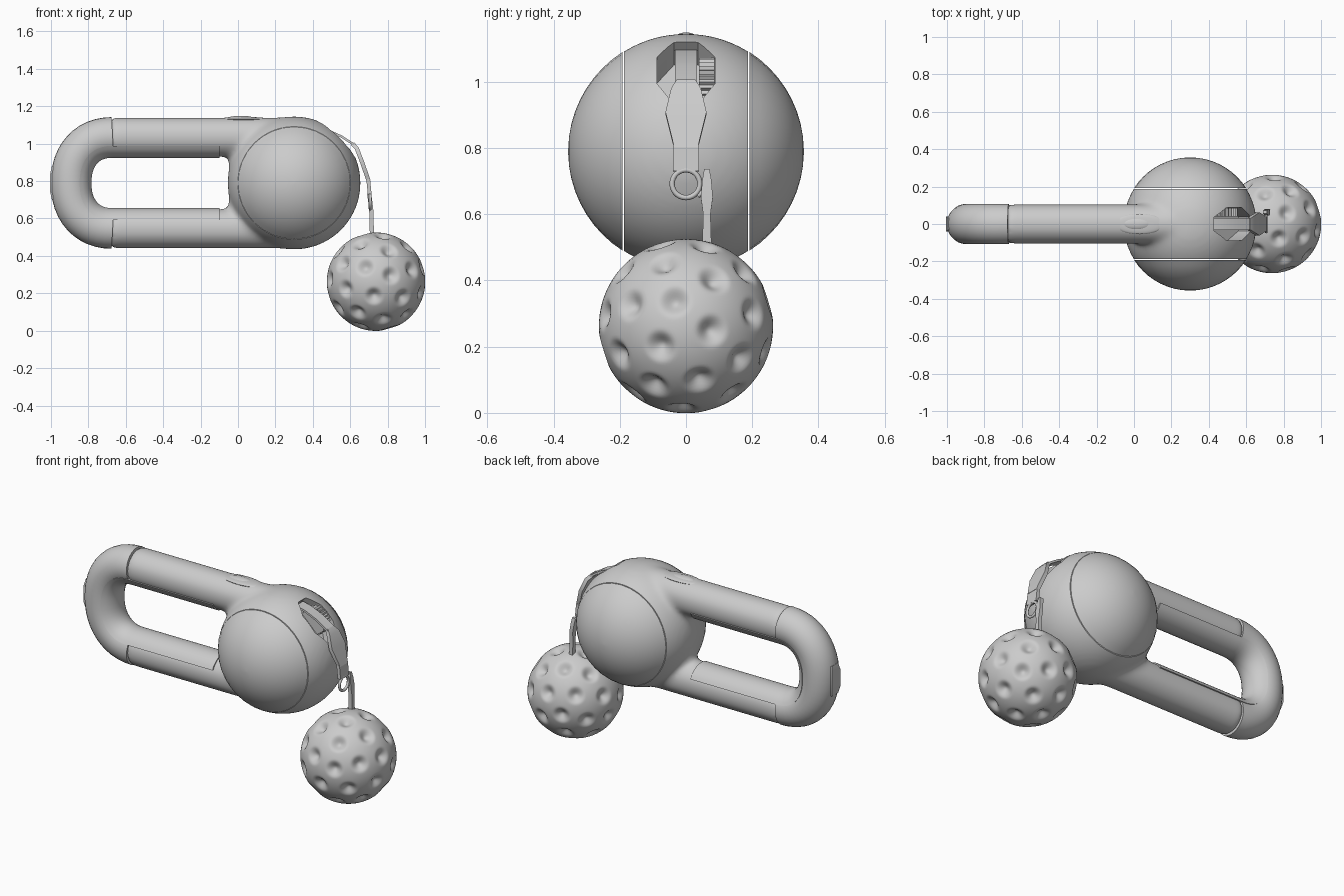
import bpy, bmesh
from math import sin, cos, pi, radians
from mathutils import Vector, Matrix

if "Cube" in bpy.data.objects:
    bpy.data.objects.remove(bpy.data.objects["Cube"])

CX, CZ, R = 0.3, 0.79, 0.356      # reel housing sphere
BX, HZ, TR = -0.67, 0.245, 0.105  # bend start, handle half height, tube radius


def finish(bm, name, angle=40):
    bmesh.ops.recalc_face_normals(bm, faces=bm.faces)
    me = bpy.data.meshes.new(name)
    bm.to_mesh(me)
    bm.free()
    ob = bpy.data.objects.new(name, me)
    bpy.context.collection.objects.link(ob)
    bpy.ops.object.select_all(action='DESELECT')
    ob.select_set(True)
    bpy.context.view_layer.objects.active = ob
    bpy.ops.object.shade_smooth_by_angle(angle=radians(angle))
    return ob


def loft(bm, rings):
    vs = [[bm.verts.new(p) for p in r] for r in rings]
    n = len(vs[0])
    for a, b in zip(vs, vs[1:]):
        for i in range(n):
            bm.faces.new((a[i], a[(i + 1) % n], b[(i + 1) % n], b[i]))
    bm.faces.new(vs[0])
    bm.faces.new(vs[-1])


def cylinder(bm, p, q, r, seg=32):
    p, q = Vector(p), Vector(q)
    m = Matrix.Translation((p + q) / 2) @ (q - p).to_track_quat('Z', 'Y').to_matrix().to_4x4()
    bmesh.ops.create_cone(bm, cap_ends=True, segments=seg, radius1=r, radius2=r,
                          depth=(q - p).length, matrix=m)


def sweep(name, path, profile):
    # path in xz; profile = (inward offset, y)
    bm = bmesh.new()
    rings = []
    for i, c in enumerate(path):
        t = (path[min(i + 1, len(path) - 1)] - path[max(i - 1, 0)]).normalized()
        n = Vector((-t.z, 0, t.x)) * -1
        if n.dot(Vector((-0.3, 0, CZ)) - c) < 0:
            n = -n
        rings.append([c + n * u + Vector((0, v, 0)) for u, v in profile])
    loft(bm, rings)
    return finish(bm, name)


def ribbon(name, pts, thick, y=0):
    # flat strap following (x, z, half width)
    bm = bmesh.new()
    rings = []
    for i, (x, z, w) in enumerate(pts):
        a, b = pts[max(i - 1, 0)], pts[min(i + 1, len(pts) - 1)]
        t = Vector((b[0] - a[0], 0, b[1] - a[1])).normalized()
        n = Vector((-t.z, 0, t.x)) * thick / 2
        c = Vector((x, y, z))
        rings.append([c + s * n + Vector((0, k * w, 0)) for s, k in ((1, -1), (1, 1), (-1, 1), (-1, -1))])
    loft(bm, rings)
    return finish(bm, name, 30)


# slot cutter
d = Vector((0.695, 0, 0.72))
bm = bmesh.new()
m = (Matrix.Translation(Vector((CX, 0, CZ)) + d * 0.34) @ d.to_track_quat('Z', 'Y').to_matrix().to_4x4()
     @ Matrix.Diagonal((0.14, 0.14, 1, 1)))
bmesh.ops.create_cone(bm, cap_ends=True, segments=8, radius1=1.06, radius2=1.06, depth=0.22,
                      matrix=m @ Matrix.Rotation(pi / 8, 4, 'Z'))
for v in bm.verts:
    v.co.y *= 0.64
cutter = finish(bm, "slot_cutter")
cutter.hide_render = True

# housing blended into the two handle bars
bm = bmesh.new()
bmesh.ops.create_uvsphere(bm, u_segments=48, v_segments=32, radius=R,
                          matrix=Matrix.Translation((CX, 0, CZ)))
for s in (1, -1):
    z = CZ + s * HZ
    cylinder(bm, (BX - 0.01, 0, z), (CX, 0, z), TR + 0.001)
cylinder(bm, (0.055, 0, CZ - HZ), (0.055, 0, CZ + HZ), TR)
body = finish(bm, "housing")
mod = body.modifiers.new("blend", 'REMESH')
mod.mode, mod.voxel_size = 'VOXEL', 0.014
mod = body.modifiers.new("soften", 'SMOOTH')
mod.factor, mod.iterations = 0.5, 18
mod = body.modifiers.new("slot", 'BOOLEAN')
mod.operation, mod.object = 'DIFFERENCE', cutter
dg = bpy.context.evaluated_depsgraph_get()
bm = bmesh.new()
bm.from_mesh(bpy.data.meshes.new_from_object(body.evaluated_get(dg)))
for s in (1, -1):
    geom = bm.verts[:] + bm.edges[:] + bm.faces[:]
    res = bmesh.ops.bisect_plane(bm, geom=geom, plane_co=(0, s * 0.187, 0), plane_no=(0, s, 0), clear_outer=True)
    bmesh.ops.edgeloop_fill(bm, edges=[e for e in res['geom_cut'] if isinstance(e, bmesh.types.BMEdge)])
bpy.data.objects.remove(body)
bpy.data.objects.remove(cutter)
finish(bm, "housing", 35)

# domed side covers
for s, name in ((-1, "front_cover"), (1, "back_cover")):
    bm = bmesh.new()
    rings = []
    y0 = 0.192
    for i in range(10):
        y = R * sin(radians(32.6 + 56.4 * i / 9))
        r = (R * R - y * y) ** 0.5
        rings.append([Vector((CX + r * cos(2 * pi * k / 32), s * y, CZ + r * sin(2 * pi * k / 32)))
                      for k in range(32)])
    loft(bm, rings)
    finish(bm, name)

# handle bend
def spow(v):
    return (1 if v >= 0 else -1) * abs(v) ** 0.9


bend = []
for i in range(25):
    a = pi / 2 + pi * i / 24
    c = 0 if i in (0, 24) else cos(a)
    bend.append(Vector((BX + 0.224 * spow(c), 0, CZ + HZ * spow(sin(a)))))
ring = [(0.107 * cos(2 * pi * k / 28), 0.108 * sin(2 * pi * k / 28)) for k in range(28)]
sweep("handle_bend", bend, ring)

# soft grip lining the inside of the loop
arc = [(0.111 * cos(radians(a)), 0.112 * sin(radians(a))) for a in range(-65, 66, 10)]
ends = [Vector((-0.1, 0, CZ + s * HZ)) for s in (1, -1)]
sweep("inner_grip", [ends[0]] + bend + [ends[1]], arc)

# end plate on the bend
ribbon("end_plate", [(-0.99, 0.70, 0.03), (-0.999, 0.74, 0.04), (-0.999, 0.84, 0.04), (-0.99, 0.88, 0.03)], 0.01)

# brake button and its raised centre
for name, x, rx, ry, rz in (("button_rim", 0.03, 0.135, 0.055, 0.012), ("button", 0.015, 0.08, 0.034, 0.018)):
    bm = bmesh.new()
    bmesh.ops.create_uvsphere(bm, u_segments=24, v_segments=12, radius=1,
                              matrix=Matrix.Translation((x, 0, 1.131)) @ Matrix.Diagonal((rx, ry, rz, 1)))
    finish(bm, name)

# ridged wheel inside the slot
bm = bmesh.new()
loft(bm, [[Vector((0.475 + r * cos(a), y, 0.99 + r * sin(a)))
           for k in range(56) for a, r in ((2 * pi * k / 56, 0.082 if k % 2 else 0.074),)]
          for y in (0.04, 0.086)])
finish(bm, "ridged_wheel", 10)

# leash strap, clip plate and tab
ribbon("strap", [(0.41, 1.09, 0.033), (0.47, 1.075, 0.033), (0.55, 1.04, 0.033), (0.62, 0.995, 0.033)], 0.012)
ribbon("clip_plate", [(0.612, 1.0, 0.028), (0.635, 0.975, 0.045), (0.662, 0.905, 0.062),
                      (0.69, 0.825, 0.042), (0.698, 0.80, 0.036)], 0.022)
ribbon("clip_tab", [(0.696, 0.81, 0.04), (0.704, 0.73, 0.04)], 0.02)

# ring
bpy.ops.mesh.primitive_torus_add(major_radius=0.042, minor_radius=0.008, major_segments=28, minor_segments=8,
                                 location=(0.707, 0, 0.692), rotation=(0, pi / 2, 0))
bpy.context.object.name = "ring"
bpy.ops.object.shade_smooth()

# hanging hook
ribbon("hook", [(0.70, 0.735, 0.008), (0.706, 0.70, 0.014), (0.712, 0.65, 0.018), (0.714, 0.60, 0.011),
                (0.716, 0.505, 0.014)], 0.022, 0.063)
bm = bmesh.new()
cylinder(bm, (0.705, 0.035, 0.655), (0.705, 0.065, 0.68), 0.008, 10)
finish(bm, "hook_pin")

# dimpled ball
bm = bmesh.new()
bmesh.ops.create_icosphere(bm, subdivisions=2, radius=1)
rot = Matrix.Rotation(0.15, 3, 'Y') @ Matrix.Rotation(0.3, 3, 'X')
dimples = [rot @ v.co.normalized() for v in bm.verts]
bm.free()
bm = bmesh.new()
bmesh.ops.create_icosphere(bm, subdivisions=6, radius=1)
for v in bm.verts:
    n = v.co.normalized()
    t = min(1, max(n.angle(p) for p in [max(dimples, key=n.dot)]) / 0.21)
    v.co = Vector((0.738, 0, 0.262)) + n * (0.263 - 0.03 * (0.5 + 0.5 * cos(pi * t)))
finish(bm, "ball", 60)
